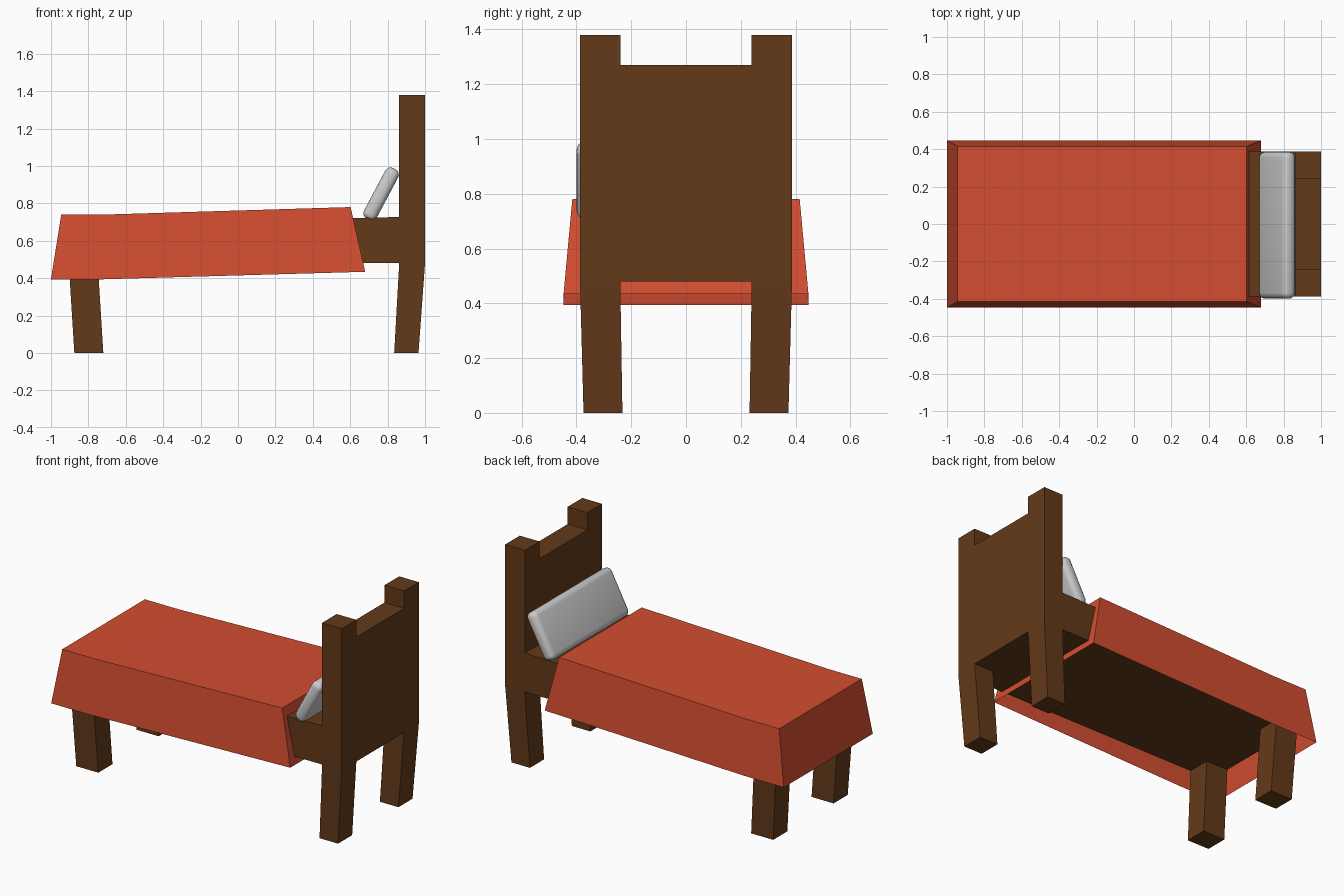
import bpy, bmesh, math

if "Cube" in bpy.data.objects:
    bpy.data.objects.remove(bpy.data.objects["Cube"])


def material(name, rgb):
    m = bpy.data.materials.new(name)
    m.diffuse_color = (*rgb, 1)
    m.use_nodes = True
    m.node_tree.nodes["Principled BSDF"].inputs["Base Color"].default_value = m.diffuse_color
    return m


WOOD = material("wood", (0.125, 0.042, 0.01))
RED = material("red_cloth", (0.65, 0.075, 0.03))


def loft(name, rings, mat, caps=(True, True)):
    """Join matching rings of points with quads; optionally cap first and last."""
    bm = bmesh.new()
    loops = [[bm.verts.new(p) for p in r] for r in rings]
    n = len(loops[0])
    for a, b in zip(loops, loops[1:]):
        for i in range(n):
            j = (i + 1) % n
            bm.faces.new((a[i], a[j], b[j], b[i]))
    if caps[0]:
        bm.faces.new(loops[0][::-1])
    if caps[1]:
        bm.faces.new(loops[-1])
    # a sheet with one cap still gets consistent outward normals
    bmesh.ops.recalc_face_normals(bm, faces=bm.faces[:])
    me = bpy.data.meshes.new(name)
    bm.to_mesh(me)
    bm.free()
    ob = bpy.data.objects.new(name, me)
    bpy.context.collection.objects.link(ob)
    me.materials.append(mat)
    return ob


def rect(x0, x1, y0, y1, z):
    return [(x0, y0, z), (x1, y0, z), (x1, y1, z), (x0, y1, z)]


# Headboard with its two raised posts, one silhouette extruded in depth
half = [(0.387, 0.48), (0.387, 1.38), (0.24, 1.38), (0.24, 1.27)]
outline = half + [(-y, z) for y, z in reversed(half)]
loft("headboard", [[(x, y, z) for y, z in outline] for x in (0.862, 1.0)], WOOD)

# Tapered legs, mirrored across the bed
for s, side in ((-1, "right"), (1, "left")):
    loft("head_leg_" + side, [rect(0.835, 0.965, s * 0.232, s * 0.374, 0),
                              rect(0.862, 1.0, s * 0.24, s * 0.387, 0.48)], WOOD)
    loft("foot_leg_" + side, [rect(-0.875, -0.72, s * 0.232, s * 0.374, 0),
                              rect(-0.905, -0.75, s * 0.24, s * 0.387, 0.48)], WOOD)

# Bed base, rising slightly toward the head
loft("bed_base", [[(x, -0.387, 0.48), (x, 0.387, 0.48), (x, 0.387, z), (x, -0.387, z)]
                  for x, z in ((-0.905, 0.69), (-0.74, 0.69), (0.862, 0.727))], WOOD)


# Blanket: a flared cover, open underneath
def cover_ring(x0, xm, x1, y, z0, z1):
    return [(x0, -y, z0), (xm, -y, z0), (x1, -y, z1),
            (x1, y, z1), (xm, y, z0), (x0, y, z0)]


blanket = loft("blanket", [cover_ring(-1.0, -0.72, 0.68, 0.447, 0.394, 0.434),
                           cover_ring(-0.945, -0.71, 0.602, 0.415, 0.74, 0.78)],
               RED, caps=(False, False))
bm = bmesh.new()
bm.from_mesh(blanket.data)
top = sorted((v for v in bm.verts if v.co.z > 0.6), key=lambda v: v.index)
bm.faces.new((top[0], top[1], top[4], top[5]))
bm.faces.new((top[1], top[2], top[3], top[4]))
bmesh.ops.recalc_face_normals(bm, faces=bm.faces[:])
if sum(f.normal.z for f in bm.faces) < 0:
    bmesh.ops.reverse_faces(bm, faces=bm.faces[:])
bm.to_mesh(blanket.data)
bm.free()

# Pillow leaning on the headboard
bpy.ops.mesh.primitive_cube_add(size=1, location=(0.765, -0.007, 0.85),
                                rotation=(0, math.radians(28), 0))
pillow = bpy.context.object
pillow.name = "pillow"
pillow.scale = (0.078, 0.785, 0.305)
bpy.ops.object.transform_apply(location=False, rotation=False, scale=True)
bev = pillow.modifiers.new("soft_edges", 'BEVEL')
bev.width = 0.032
bev.segments = 4
bpy.ops.object.shade_smooth()
